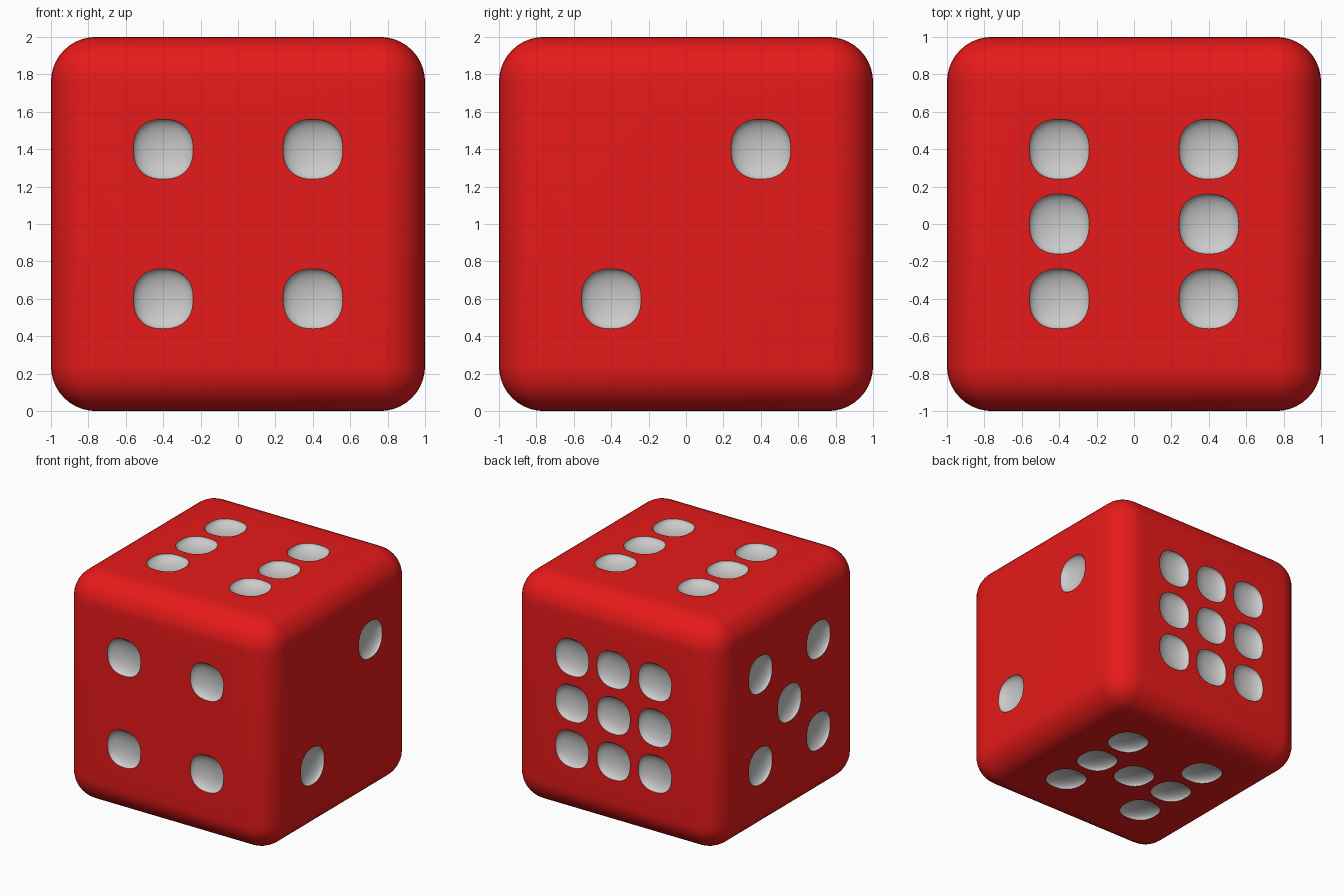
import bpy, bmesh, math
from mathutils import Matrix, Vector

if "Cube" in bpy.data.objects:
    bpy.data.objects.remove(bpy.data.objects["Cube"])


def material(name, rgb):
    m = bpy.data.materials.new(name)
    m.diffuse_color = (*rgb, 1)
    m.use_nodes = True
    m.node_tree.nodes["Principled BSDF"].inputs["Base Color"].default_value = m.diffuse_color
    return m


red = material("red", (0.8, 0.01, 0.01))
white = material("pip_grey", (0.8, 0.8, 0.8))


def add_object(name, bm):
    me = bpy.data.meshes.new(name)
    bm.to_mesh(me)
    bm.free()
    me.materials.append(red)
    me.materials.append(white)
    ob = bpy.data.objects.new(name, me)
    bpy.context.collection.objects.link(ob)
    return ob


# Rounded die body
bm = bmesh.new()
bmesh.ops.create_cube(bm, size=2, matrix=Matrix.Translation((0, 0, 1)))
bmesh.ops.bevel(bm, geom=bm.edges[:], offset=0.24, offset_type='OFFSET',
                segments=10, profile=0.5, affect='EDGES')
die = add_object("die_body", bm)

# Pip layouts (u, v) per face: normal, u axis, v axis
S = 0.4
corners = [(u, v) for u in (-S, S) for v in (-S, S)]
sixes = [(u, v) for u in (-S, S) for v in (-S, 0, S)]
X, Y, Z = Vector((1, 0, 0)), Vector((0, 1, 0)), Vector((0, 0, 1))
faces = [
    (-Y, X, Z, corners),
    (X, Y, Z, [(-S, -S), (S, S)]),
    (Z, X, Y, sixes),
    (Y, -X, Z, [(u, v) for u in (-S, 0, S) for v in (-S, 0, S)]),
    (-X, -Y, Z, corners + [(0, 0)]),
    (-Z, X, -Y, sixes + [(0, 0)]),
]

# Pip cutters: shallow, slightly squared lens shapes
R, DEPTH, POWER, LIFT = 0.161, 0.065, 2.35, 0.004
bm = bmesh.new()
for n, u, v, spots in faces:
    for a, b in spots:
        pip = bmesh.ops.create_uvsphere(bm, u_segments=40, v_segments=20, radius=1)
        centre = Vector((0, 0, 1)) + n * (1 + LIFT) + u * a + v * b
        for vert in pip["verts"]:
            x, y, z = vert.co
            p = (abs(x) ** POWER + abs(y) ** POWER) ** (1 / POWER)
            k = math.hypot(x, y) / p if p > 1e-6 else 1
            vert.co = centre + u * (x * k * R) + v * (y * k * R) + n * (z * DEPTH)
for f in bm.faces:
    f.material_index = 1
bmesh.ops.recalc_face_normals(bm, faces=bm.faces[:])
cutter = add_object("pip_cutter", bm)
cutter.hide_render = True

# Carve the pips, then drop the cutter
cut = die.modifiers.new("pips", 'BOOLEAN')
cut.operation = 'DIFFERENCE'
cut.solver = 'EXACT'
cut.object = cutter
bpy.context.view_layer.objects.active = die
cutter.select_set(False)
die.select_set(True)
bpy.ops.object.modifier_apply(modifier=cut.name)
bpy.data.objects.remove(cutter)
bpy.ops.object.shade_smooth_by_angle(angle=math.radians(35))
